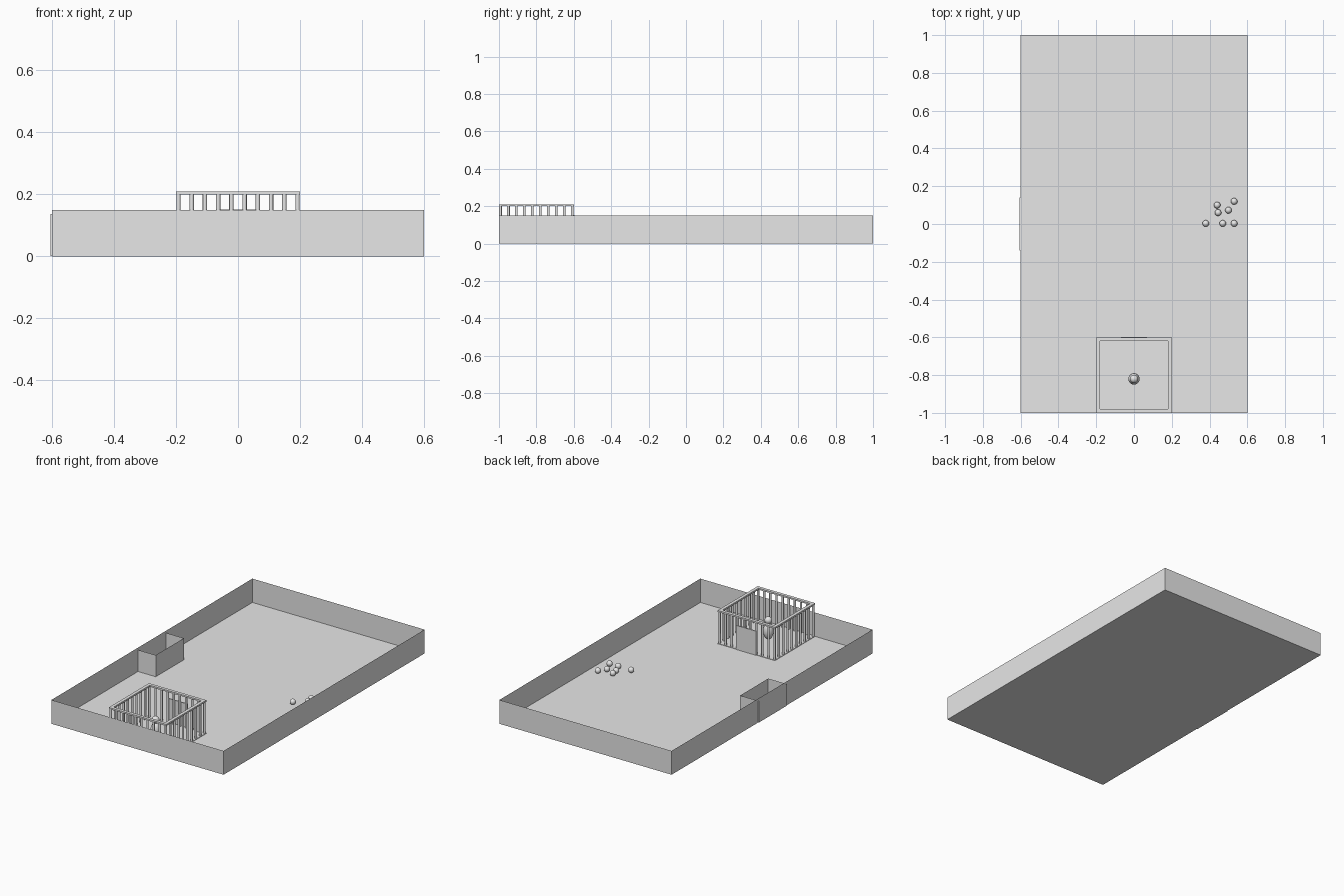
import bpy, bmesh, math
from mathutils import Matrix, Vector

if "Cube" in bpy.data.objects:
    bpy.data.objects.remove(bpy.data.objects["Cube"])

grey = bpy.data.materials.new("light_grey")
grey.diffuse_color = (0.8, 0.8, 0.8, 1)
grey.use_nodes = True
grey.node_tree.nodes["Principled BSDF"].inputs["Base Color"].default_value = grey.diffuse_color


def finish(name, bm):
    me = bpy.data.meshes.new(name)
    bm.to_mesh(me)
    bm.free()
    me.materials.append(grey)
    ob = bpy.data.objects.new(name, me)
    bpy.context.collection.objects.link(ob)
    return ob


def add_box(bm, lo, hi):
    lo, hi = Vector(lo), Vector(hi)
    m = Matrix.Translation((lo + hi) / 2) @ Matrix.Diagonal((hi - lo).to_4d())
    return bmesh.ops.create_cube(bm, size=1, matrix=m)


def box(name, lo, hi, open_top=False):
    bm = bmesh.new()
    add_box(bm, lo, hi)
    if open_top:
        top = [f for f in bm.faces if f.calc_center_median().z > hi[2] - 1e-4]
        bmesh.ops.delete(bm, geom=top, context='FACES')
    return finish(name, bm)


def ball(name, loc, r, zscale=1):
    bm = bmesh.new()
    m = Matrix.Translation(loc) @ Matrix.Diagonal((1, 1, zscale, 1))
    bmesh.ops.create_uvsphere(bm, u_segments=32, v_segments=16, radius=r, matrix=m)
    for f in bm.faces:
        f.smooth = True
    return finish(name, bm)


# Thin-walled open tray, and the open bin set in its left wall
box("arena_tray", (-0.6, -1, 0), (0.6, 1, 0.15), True)
box("wall_bin", (-0.605, -0.14, 0.001), (-0.475, 0.14, 0.137), True)

# Cage: base, bars, top frame, door
box("cage_base", (-0.2, -1, 0), (0.2, -0.6, 0.003))

bm = bmesh.new()
n, half, cy = 10, 0.192, -0.8
spots = set()
for i in range(n):
    t = round(-half + 2 * half * i / (n - 1), 4)
    spots |= {(t, -half), (t, half), (-half, t), (half, t)}
for x, y in sorted(spots):
    bmesh.ops.create_cone(bm, cap_ends=True, segments=16, radius1=0.007, radius2=0.007,
                          depth=0.2, matrix=Matrix.Translation((x, y + cy, 0.1)))
for f in bm.faces:
    f.smooth = len(f.verts) == 4
finish("cage_bars", bm)

bm = bmesh.new()
for s in (-1, 1):
    a, b = sorted((s * 0.18, s * 0.2))
    add_box(bm, (-0.2, cy + a, 0.2), (0.2, cy + b, 0.21))
    add_box(bm, (a, cy - 0.18, 0.2), (b, cy + 0.18, 0.21))
finish("cage_top_frame", bm)

box("cage_door", (-0.07, -0.603, 0), (0.07, -0.597, 0.152))

# Simple figure inside the cage
ball("figure_body", (0, -0.82, 0.05), 0.03, 1.67)
ball("figure_head", (0, -0.82, 0.118), 0.022)

# Loose balls on the floor
for i, (x, y) in enumerate([(0.44, 0.1), (0.53, 0.12), (0.5, 0.073), (0.445, 0.06),
                            (0.38, 0.003), (0.47, 0.003), (0.53, 0.003)]):
    ball(f"loose_ball_{i + 1}", (x, y, 0.018), 0.0175)
